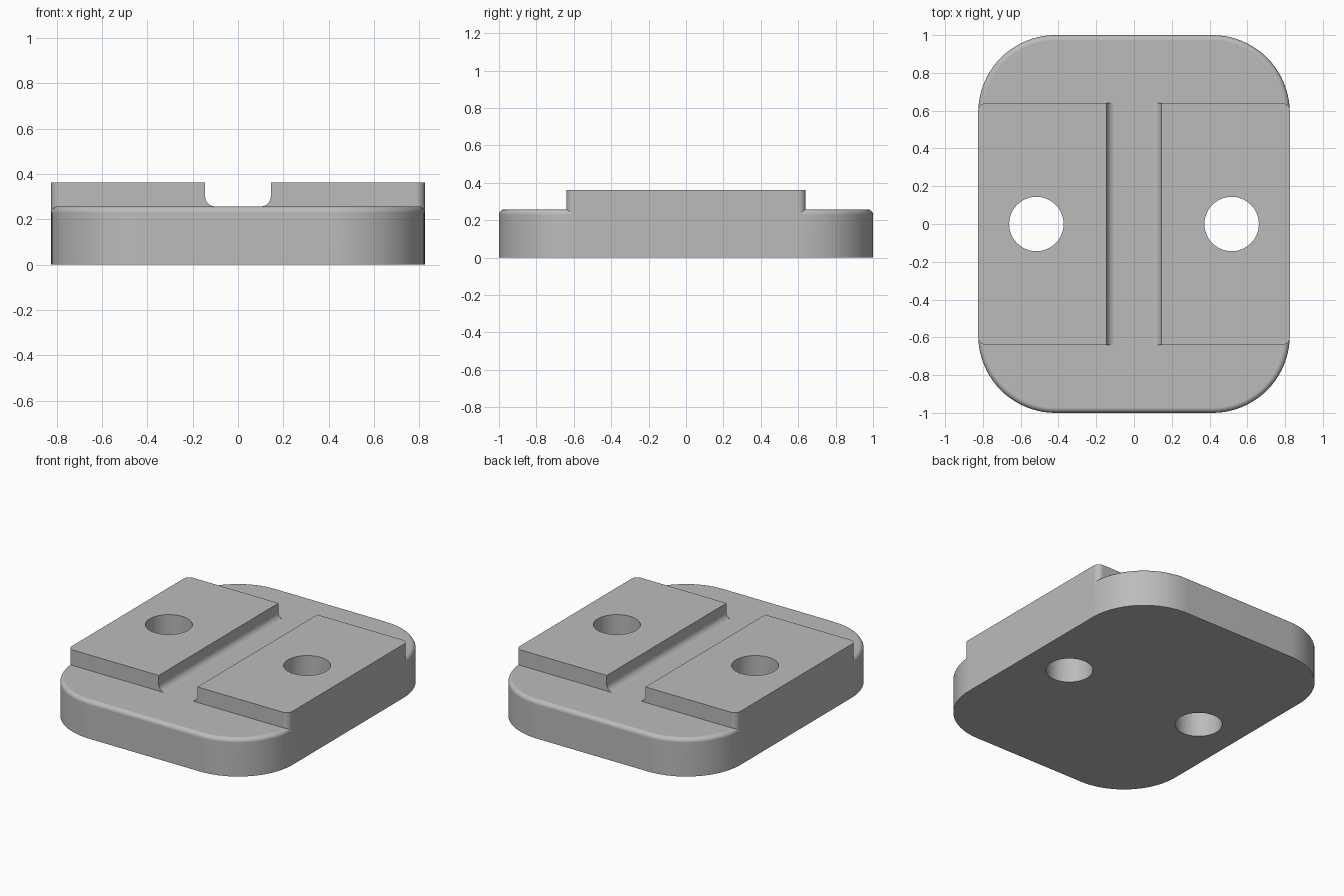
import bpy, bmesh
from math import sin, cos, pi
from mathutils import Vector

if "Cube" in bpy.data.objects:
    bpy.data.objects.remove(bpy.data.objects["Cube"], do_unlink=True)

HALF_X, HALF_Y, BASE_TOP, PAD_TOP = 0.825, 1.0, 0.257, 0.362
PAD_Y, SLOT_X, FOOT_R = 0.64, 0.145, 0.045
HOLE_X, HOLE_R = 0.517, 0.144

grey = bpy.data.materials.new("plain_grey")
grey.use_nodes = True
colour = (0.5, 0.5, 0.5, 1)
grey.diffuse_color = colour
grey.node_tree.nodes["Principled BSDF"].inputs["Base Color"].default_value = colour


def prism(name, outline, direction, round_edges=None, radius=0.0, segments=6):
    """Extrude a closed outline and round the edges picked by a rule."""
    bm = bmesh.new()
    face = bm.faces.new([bm.verts.new(p) for p in outline])
    moved = bmesh.ops.extrude_face_region(bm, geom=[face])["geom"]
    bmesh.ops.translate(bm, vec=Vector(direction),
                        verts=[v for v in moved if isinstance(v, bmesh.types.BMVert)])
    bmesh.ops.recalc_face_normals(bm, faces=bm.faces)
    if round_edges:
        picked = [e for e in bm.edges if round_edges(*[v.co for v in e.verts])]
        bmesh.ops.bevel(bm, geom=picked, offset=radius, segments=segments,
                        profile=0.5, affect="EDGES", clamp_overlap=True)
    mesh = bpy.data.meshes.new(name)
    bm.to_mesh(mesh)
    bm.free()
    mesh.materials.append(grey)
    obj = bpy.data.objects.new(name, mesh)
    bpy.context.collection.objects.link(obj)
    return obj


def arc(cx, cy, r, start, end, steps):
    angles = [start + (end - start) * i / steps for i in range(steps + 1)]
    return [(cx + r * cos(a), cy + r * sin(a)) for a in angles]


def combine(target, tool, operation):
    """Apply a boolean and discard the tool."""
    mod = target.modifiers.new("join", "BOOLEAN")
    mod.object, mod.operation, mod.solver = tool, operation, "EXACT"
    bpy.context.view_layer.objects.active = target
    bpy.ops.object.modifier_apply(modifier=mod.name)
    bpy.data.objects.remove(tool, do_unlink=True)


# Base plate with large corner radii and a softened upper rim
corner = 0.41
outline = []
for i, (sx, sy) in enumerate([(1, 1), (-1, 1), (-1, -1), (1, -1)]):
    outline += arc(sx * (HALF_X - corner), sy * (HALF_Y - corner), corner,
                   i * pi / 2, (i + 1) * pi / 2, 20)
plate = prism("base_plate", [(x, y, 0) for x, y in outline], (0, 0, BASE_TOP),
              lambda a, b: min(a.z, b.z) > BASE_TOP - 0.001, 0.028)

# Raised pads, each with a hollow fillet along the central channel
for side in (1, -1):
    fillet = arc(SLOT_X - FOOT_R, BASE_TOP + FOOT_R, FOOT_R, 0, -pi / 2, 8)
    profile = [(HALF_X, 0.15), (HALF_X, PAD_TOP), (SLOT_X, PAD_TOP)]
    profile += fillet + [(SLOT_X - FOOT_R, 0.15)]
    pad = prism("raised_pad", [(side * x, -PAD_Y, z) for x, z in profile],
                (0, 2 * PAD_Y, 0),
                lambda a, b: abs(a.z - b.z) > 0.1 and min(abs(a.x), abs(b.x)) > 0.8,
                0.04)
    combine(plate, pad, "UNION")

# Through holes
for side in (1, -1):
    circle = arc(side * HOLE_X, 0, HOLE_R, 0, 2 * pi, 48)[:-1]
    drill = prism("drill", [(x, y, -0.1) for x, y in circle], (0, 0, 0.6))
    combine(plate, drill, "DIFFERENCE")

# Smooth rounds, crisp edges
plate.name = "mounting_plate"
bpy.ops.object.select_all(action="DESELECT")
plate.select_set(True)
bpy.context.view_layer.objects.active = plate
bpy.ops.object.shade_smooth_by_angle(angle=pi / 6)
weighted = plate.modifiers.new("even_shading", "WEIGHTED_NORMAL")
weighted.keep_sharp = True
